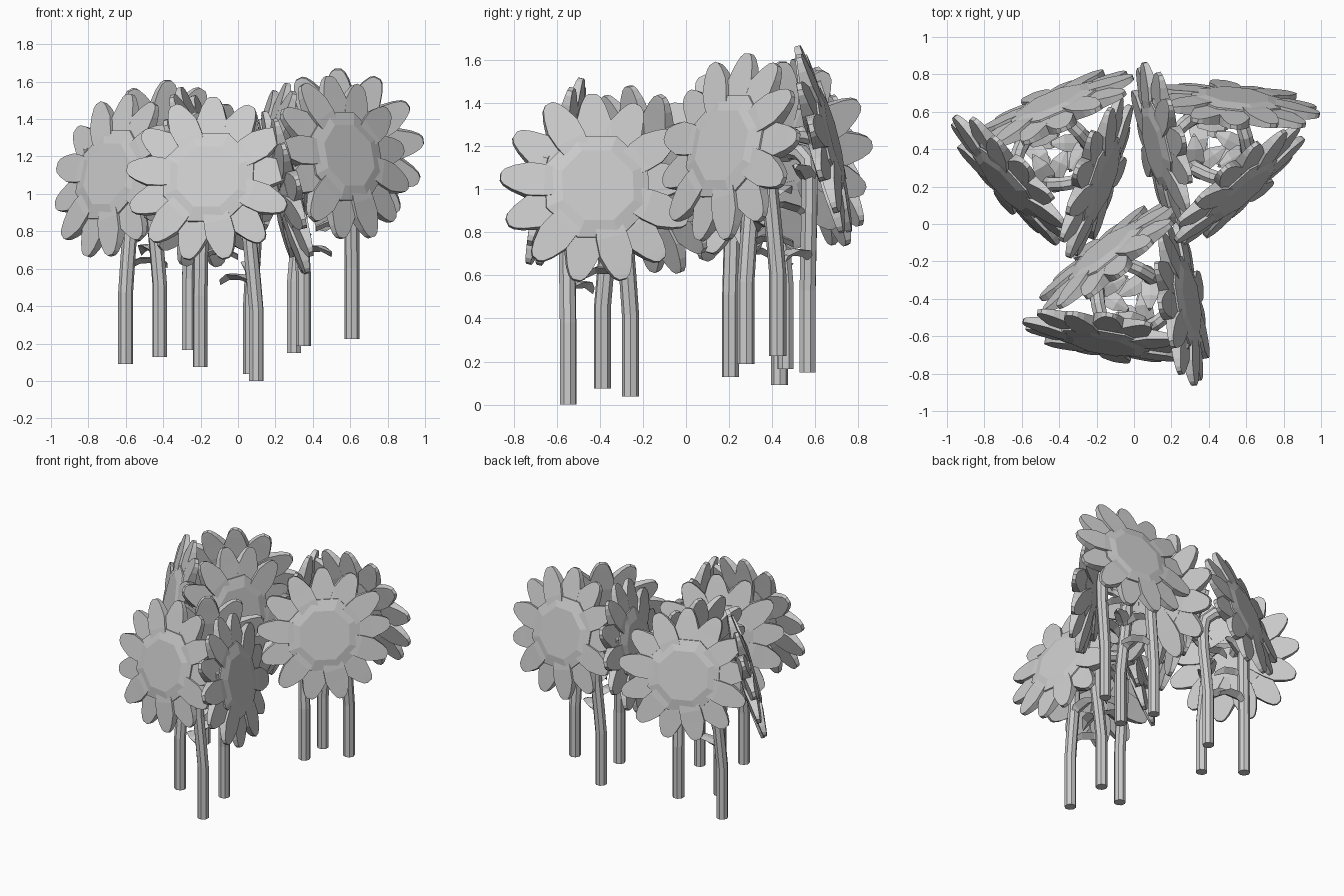
import bpy, math
from math import sin, cos, pi, radians
from mathutils import Vector, Matrix

if "Cube" in bpy.data.objects:
    bpy.data.objects.remove(bpy.data.objects["Cube"])


def make(name, verts, faces, matrix=Matrix()):
    me = bpy.data.meshes.new(name)
    me.from_pydata([matrix @ Vector(v) for v in verts], [], faces)
    me.update()
    ob = bpy.data.objects.new(name, me)
    bpy.context.collection.objects.link(ob)
    return ob


def loft(rings):
    # closed skin over rings of equal vertex count
    n = len(rings[0])
    verts = [v for r in rings for v in r]
    faces = [(i*n + j, i*n + (j+1) % n, (i+1)*n + (j+1) % n, (i+1)*n + j)
             for i in range(len(rings) - 1) for j in range(n)]
    faces += [tuple(reversed(range(n))), tuple(range((len(rings)-1)*n, len(rings)*n))]
    return verts, faces


def tube(name, pts, r, sides=8):
    pts = [Vector(p) for p in pts]
    rings = []
    across = None
    for i, p in enumerate(pts):
        t = (pts[min(i+1, len(pts)-1)] - pts[max(i-1, 0)]).normalized()
        if i == 0:
            t = Vector((0, 0, 1))
            flat = (pts[-1] - pts[0]) * Vector((1, 1, 0))
            across = Vector((0, 0, 1)).cross(flat).normalized()
        a = (across - t * across.dot(t)).normalized()
        b = t.cross(a)
        rings.append([p + r*(cos((k+.5)*2*pi/sides)*a + sin((k+.5)*2*pi/sides)*b)
                      for k in range(sides)])
    return make(name, *loft(rings))


def frame(center, az, tilt):
    # local x = horizontal, y = up the face, z = facing direction
    return (Matrix.Translation(center) @ Matrix.Rotation(az, 4, 'Z')
            @ Matrix.Rotation(pi/2 - tilt, 4, 'Y') @ Matrix.Rotation(pi/2, 4, 'Z'))


# petal half outline: (radius, half width, half thickness)
PETAL = [(.12, .05, .042), (.25, .075, .037), (.325, .079, .028), (.395, .058, .02),
         (.435, .038, .015), (.452, .018, .012)]
PETALS = 13


def flower(tag, center, az, tilt):
    m = frame(center, az, tilt)
    # seed head: octagonal disc with wide shallow bevels
    prof = [(.16, -.05), (.25, -.033), (.265, 0), (.262, .036), (.18, .055)]
    rings = [[(r*cos((k+.5)*pi/4), r*sin((k+.5)*pi/4), z) for k in range(8)] for r, z in prof]
    make("seed_head_" + tag, *loft(rings), m)
    # ring of thick petals
    verts, faces = [], []
    for i in range(PETALS):
        rot = Matrix.Rotation(2*pi*i/PETALS + pi/2, 4, 'Z')
        dz = .006 if i % 2 else -.01
        v, f = loft([[rot @ Vector(p) for p in
                      ((x, -w, dz-t), (x, w, dz-t), (x, w, dz+t), (x, -w, dz+t))]
                     for x, w, t in PETAL])
        o = len(verts)
        verts += v
        faces += [tuple(k + o for k in q) for q in f]
    make("petals_" + tag, verts, faces, m)


def leaf(name, base, az, pitch, length):
    # small folded leaf with a little thickness
    m = (Matrix.Translation(base) @ Matrix.Rotation(az, 4, 'Z')
         @ Matrix.Rotation(-pitch, 4, 'Y'))
    rings = []
    for s, w, d in ((0, .018, 0), (.3, .05, .02), (.7, .045, .015), (1, .012, -.02)):
        x = s*length
        rings.append([(x, -w, d+.01), (x, 0, d-.018), (x, w, d+.01), (x, 0, d+.016)])
    make(name, *loft(rings), m)


# one clump: stem foot, flower centre, facing angle
CLUMP = [((.11, -.15, 0), (.27, -.02), 9),
         ((.08, .14, .0375), (-.125, .228), 128),
         ((-.19, .01, .075), (-.14, -.205), 260)]
# clump centre and turn
CLUMPS = [((-.012, -.398, 0), 0), ((-.427, .368, .09), -147), ((.42, .423, .15), -176)]

for c, (pos, turn) in enumerate(CLUMPS):
    place = Matrix.Translation(pos) @ Matrix.Rotation(radians(turn), 4, 'Z')
    for s, (foot, head, face) in enumerate(CLUMP):
        tag = f"{c+1}_{s+1}"
        az = radians(face + turn)
        f = place @ Vector(foot)
        h = place @ Vector((*head, foot[2] + 1.005))
        d = (h - f) * Vector((1, 1, 0))
        n = Vector((cos(az), sin(az), 0))
        up = lambda k, z: f - n*k + Vector((0, 0, z))
        # stem leans back from its flower, then arches over into it
        tube("stem_" + tag, [f, up(0, .38), up(.015, .55), up(.035, .75), up(.04, .9),
                             up(.02, .98), up(0, 1.02) + d*.2, up(0, 1.03) + d*.5, h], .04)
        flower(tag, h, az, radians(14))
        # leaves reach into the clump
        inward = Vector(pos) - f
        ia = math.atan2(inward.y, inward.x)
        for i, (z, turn_l, pitch) in enumerate(((.53 + .03*s, .3, .1), (.72, -.5, .35),
                                                (.86, .5, .6))):
            leaf(f"leaf_{tag}_{i+1}", up(.03, z), ia + turn_l, pitch, .2)
